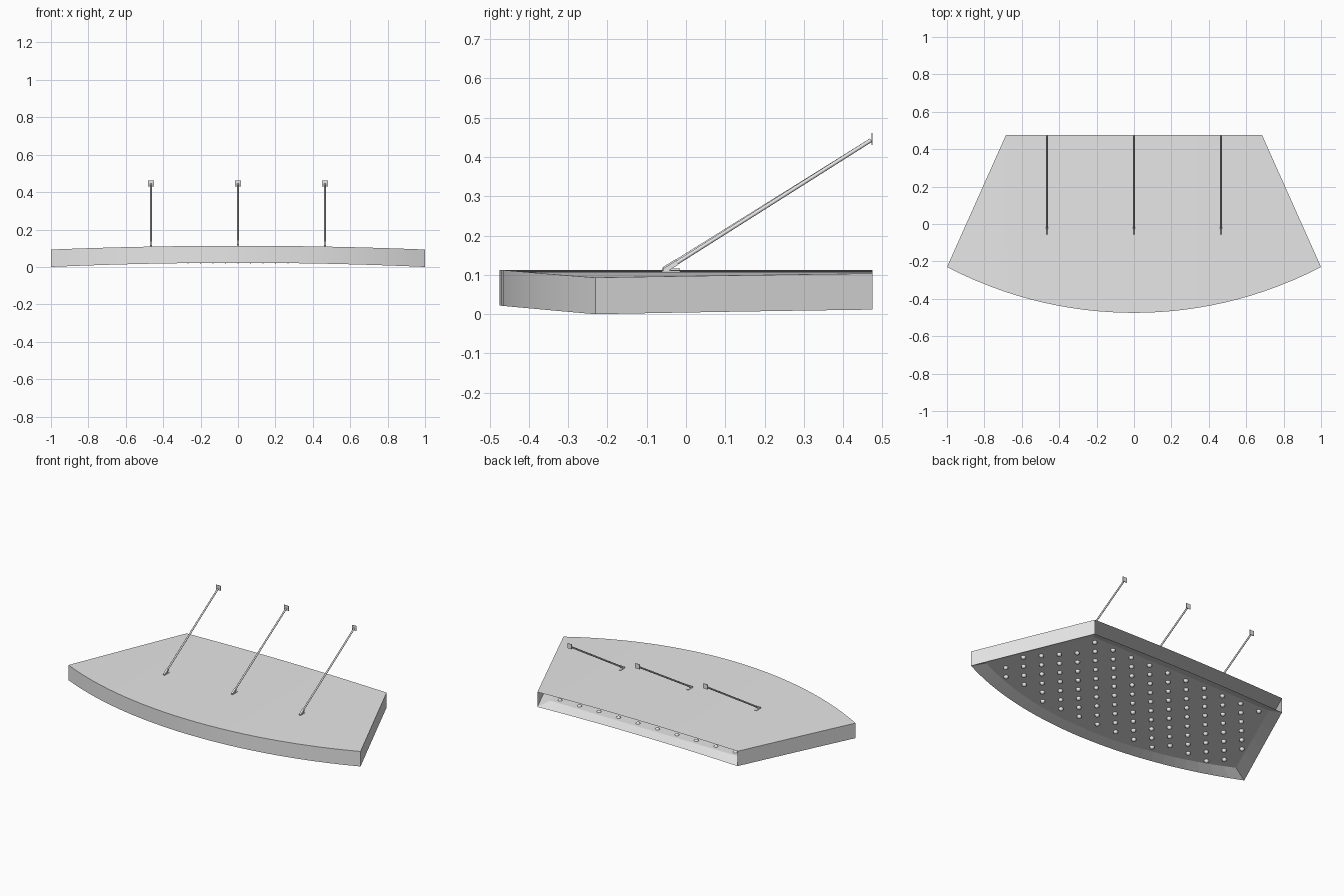
import bpy, bmesh, math
from mathutils import Vector, Matrix

if "Cube" in bpy.data.objects:
    bpy.data.objects.remove(bpy.data.objects["Cube"])

grey = bpy.data.materials.new("light grey metal")
grey.diffuse_color = (0.8, 0.8, 0.8, 1)
grey.use_nodes = True
grey.node_tree.nodes["Principled BSDF"].inputs["Base Color"].default_value = grey.diffuse_color

BACK, CORNER_Y, SLOPE, R, CY = 0.475, -0.23, 0.4468, 2.163, 1.688
PANEL_Z, FLANGE = 0.037, 0.065


def top_z(x):
    return 0.113 - 0.02 * x * x


def rim_z(x):
    return 0.022 - 0.022 * x * x


def arc(x, d):
    return CY - math.sqrt((R - d) ** 2 - x * x)


def side_x(y, d):
    return 1 - 1.095 * d - SLOPE * (y - CORNER_Y)


def columns(d):
    """Plan outline inset by d, as (x, front y, back y) columns."""
    xc = 0.9
    for _ in range(40):
        xc = side_x(arc(xc, d), d)
    xb = side_x(BACK - d, d)
    xs = [-xc + (xc - xb) * i / 4 for i in range(4)]
    xs += [-xb + 2 * xb * i / 20 for i in range(21)]
    xs += [xb + (xc - xb) * i / 4 for i in range(1, 5)]
    out = []
    for x in xs:
        yb = min(BACK - d, CORNER_Y + (1 - 1.095 * d - abs(x)) / SLOPE)
        out.append((x, arc(x, d), yb))
    return out


def finish(name, bm, smooth=None):
    me = bpy.data.meshes.new(name)
    bm.to_mesh(me)
    bm.free()
    me.materials.append(grey)
    ob = bpy.data.objects.new(name, me)
    bpy.context.collection.objects.link(ob)
    if smooth:
        bpy.ops.object.select_all(action='DESELECT')
        ob.select_set(True)
        bpy.context.view_layer.objects.active = ob
        bpy.ops.object.shade_smooth_by_angle(angle=math.radians(smooth))
    return ob


def face(bm, pts, toward):
    """Add a polygon whose normal points along the given direction."""
    f = bm.faces.new([bm.verts.new(p) for p in pts])
    f.normal_update()
    if f.normal.dot(Vector(toward)) < 0:
        f.normal_flip()


def strips(bm, cols, z, toward):
    for i in range(len(cols) - 1):
        (x0, f0, b0), (x1, f1, b1) = cols[i], cols[i + 1]
        pts = [(x0, f0, z(x0)), (x1, f1, z(x1)), (x1, b1, z(x1)), (x0, b0, z(x0))]
        if i == 0:
            pts.pop()
        elif i == len(cols) - 2:
            pts.pop(2)
        face(bm, pts, toward)


outer, inner = columns(0), columns(FLANGE)
n = len(outer)

# canopy: curved roof sheet plus front and side fascia, open at the back
bm = bmesh.new()
strips(bm, outer, top_z, (0, 0, 1))
for i in range(n - 1):
    for k in (1, 2):
        a, b = outer[i], outer[i + 1]
        if k == 2 and 4 <= i < n - 5:
            continue
        mid = (a[0] + b[0]) / 2
        face(bm, [(a[0], a[k], rim_z(a[0])), (b[0], b[k], rim_z(b[0])),
                  (b[0], b[k], top_z(b[0])), (a[0], a[k], top_z(a[0]))],
             (0, -1, 0) if k == 1 else (mid, 0.1, 0))
bmesh.ops.remove_doubles(bm, verts=bm.verts, dist=1e-5)
finish("canopy_shell", bm, 30)

# soffit: flat ceiling with a sloping flange running down to the rim
bm = bmesh.new()
strips(bm, inner, lambda x: PANEL_Z, (0, 0, -1))
for i in range(n - 1):
    for k in (1, 2):
        a, b, c, d = outer[i], outer[i + 1], inner[i + 1], inner[i]
        face(bm, [(a[0], a[k], rim_z(a[0])), (b[0], b[k], rim_z(b[0])),
                  (c[0], c[k], PANEL_Z), (d[0], d[k], PANEL_Z)], (0, 0, -1))
bmesh.ops.remove_doubles(bm, verts=bm.verts, dist=1e-5)
finish("soffit", bm)

# staggered rows of small round bulbs under the soffit
bm = bmesh.new()
for row in range(-6, 6):
    y = row * 0.077 - 0.011
    for j in range(-16, 17):
        x = j * 0.0667
        if (j + row) % 2 or abs(x) > side_x(y, 0.09) or y < arc(x, 0.095) or y > BACK - 0.09:
            continue
        bmesh.ops.create_uvsphere(bm, u_segments=12, v_segments=8, radius=0.014,
                                  matrix=Matrix.Translation((x, y, 0.033)))
finish("bulbs", bm, 60)


# hanger rods with wall plates and foot brackets
def box(bm, centre, size, tilt=0):
    bmesh.ops.create_cube(bm, size=1, matrix=Matrix.Translation(centre)
                          @ Matrix.Rotation(tilt, 4, 'X') @ Matrix.Diagonal((*size, 1)))


for name, x in (("left", -0.465), ("middle", 0), ("right", 0.465)):
    lo, hi = Vector((x, -0.055, top_z(x) + 0.002)), Vector((x, 0.471, 0.443))
    d = hi - lo
    tilt = math.atan2(d.z, d.y)
    bm = bmesh.new()
    bmesh.ops.create_cone(bm, cap_ends=True, segments=12, radius1=0.005, radius2=0.005,
                          depth=d.length, matrix=Matrix.Translation((lo + hi) / 2)
                          @ Matrix.Rotation(tilt - math.pi / 2, 4, 'X'))
    finish(name + "_hanger_rod", bm, 40)
    bm = bmesh.new()
    box(bm, (x, 0.4735, 0.446), (0.03, 0.003, 0.03))
    finish(name + "_wall_plate", bm)
    bm = bmesh.new()
    box(bm, (x, -0.038, top_z(x) + 0.001), (0.012, 0.045, 0.004))
    box(bm, lo + d * 0.03, (0.012, 0.04, 0.012), tilt)
    finish(name + "_foot_bracket", bm)
